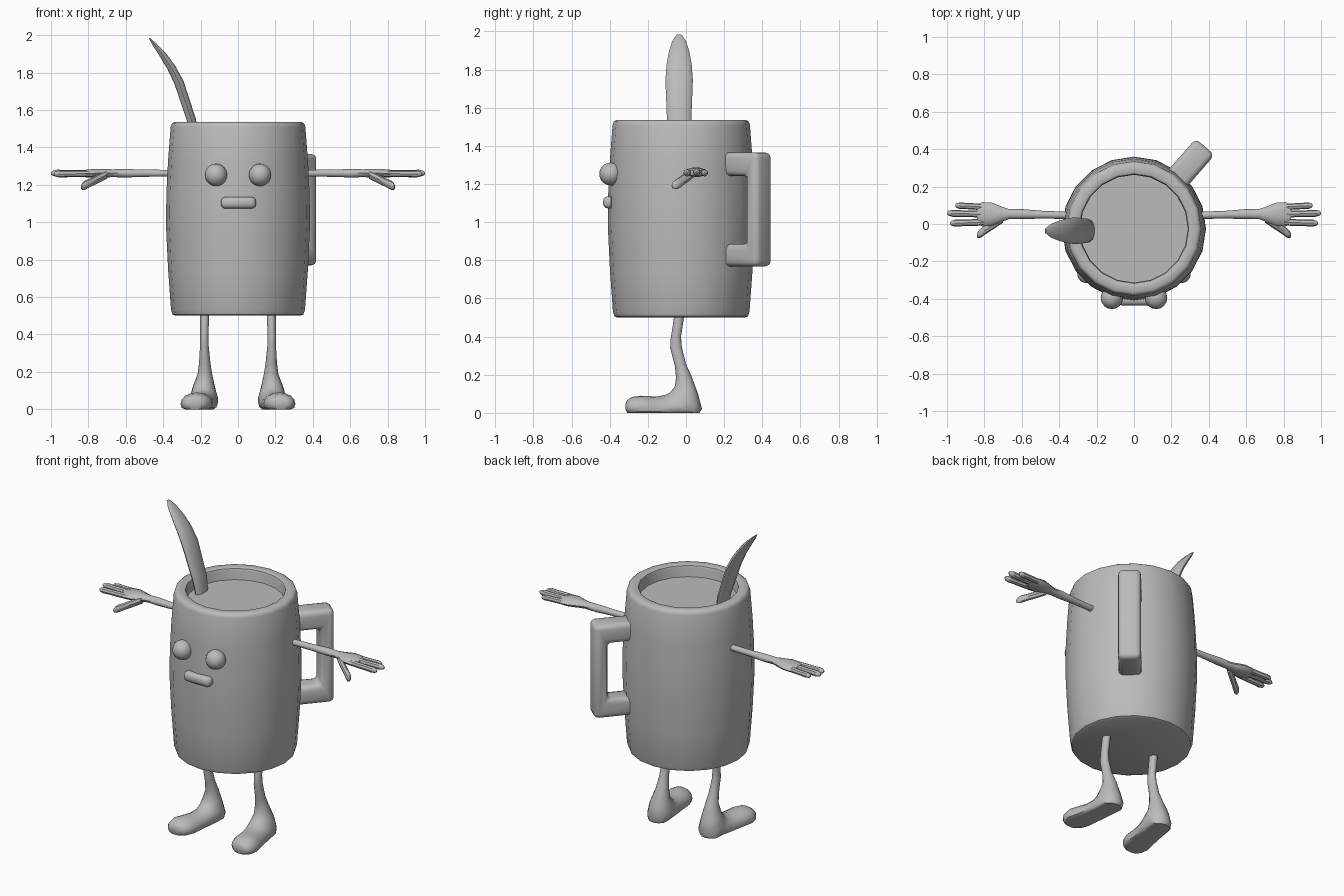
import bpy, bmesh, math
from mathutils import Vector, Matrix

grey = bpy.data.materials.new("grey_clay")
grey.diffuse_color = (0.5, 0.5, 0.5, 1)


def finish(name, bm, mirror=False, angle=40):
    """Turn a bmesh into a smooth shaded object, optionally mirrored in x."""
    bmesh.ops.recalc_face_normals(bm, faces=bm.faces[:])
    me = bpy.data.meshes.new(name)
    bm.to_mesh(me)
    bm.free()
    for p in me.polygons:
        p.use_smooth = True
    me.set_sharp_from_angle(angle=math.radians(angle))
    me.materials.append(grey)
    ob = bpy.data.objects.new(name, me)
    bpy.context.collection.objects.link(ob)
    if mirror:
        ob.modifiers.new("Mirror", 'MIRROR').use_clip = False
    return ob


def loft(bm, rings, n=12, floor=None):
    """Skin elliptical rings given as (centre, half axis u, half axis v)."""
    rows = []
    for c, u, v in rings:
        row = []
        for i in range(n):
            a = math.tau * i / n
            p = Vector(c) + Vector(u) * math.cos(a) + Vector(v) * math.sin(a)
            if floor is not None:
                p.z = max(p.z, floor)
            row.append(bm.verts.new(p))
        rows.append(row)
    for a, b in zip(rows, rows[1:]):
        for i in range(n):
            j = (i + 1) % n
            bm.faces.new((a[i], a[j], b[j], b[i]))
    bm.faces.new(rows[0][::-1])
    bm.faces.new(rows[-1])


def lathe(name, profile, n=20):
    bm = bmesh.new()
    loft(bm, [((0, -0.025, z), (r, 0, 0), (0, r, 0)) for r, z in profile], n)
    return finish(name, bm)


# Mug body with rim and hollow inside, then the drink
lathe("mug", [(0.335, 0.5), (0.35, 0.507), (0.358, 0.53), (0.374, 0.75),
              (0.385, 0.98), (0.383, 1.15), (0.374, 1.33), (0.36, 1.51),
              (0.354, 1.527), (0.342, 1.535), (0.302, 1.535), (0.293, 1.53),
              (0.288, 1.515), (0.288, 0.58)])
lathe("drink", [(0.29, 1.45), (0.29, 1.46)])

# Handle: U profile pushed through its width, rounded, turned to the back right
bm = bmesh.new()
u_shape = [(0.31, 0.768), (0.58, 0.768), (0.58, 1.366), (0.31, 1.366),
           (0.31, 1.243), (0.497, 1.243), (0.497, 0.885), (0.31, 0.885)]
face = bm.faces.new([bm.verts.new((r, -0.067, z)) for r, z in u_shape])
ext = bmesh.ops.extrude_face_region(bm, geom=[face])
bmesh.ops.translate(bm, vec=(0, 0.134, 0),
                    verts=[g for g in ext["geom"] if isinstance(g, bmesh.types.BMVert)])
bmesh.ops.bevel(bm, geom=bm.edges[:], offset=0.03, segments=3, profile=0.5,
                affect='EDGES', clamp_overlap=True)
bm.transform(Matrix.Translation((0, -0.025, 0)) @ Matrix.Rotation(math.radians(49), 4, 'Z'))
finish("handle", bm)

# Eyes
bm = bmesh.new()
bmesh.ops.create_uvsphere(bm, u_segments=16, v_segments=10, radius=0.06,
                          matrix=Matrix.Translation((0.118, -0.395, 1.253)))
finish("eyes", bm, mirror=True)

# Mouth
bm = bmesh.new()
bmesh.ops.create_cube(bm, size=1, matrix=Matrix.Translation((0.002, -0.4, 1.104))
                      @ Matrix.Diagonal((0.188, 0.07, 0.062, 1)))
bmesh.ops.bevel(bm, geom=bm.edges[:], offset=0.024, segments=3, profile=0.5, affect='EDGES')
finish("mouth", bm)

# Spoon: flattened, leaning out over the rim (x, z, half width, half thickness)
bm = bmesh.new()
loft(bm, [((x, -0.036, z), (0, w, 0), (t * 0.92, 0, t * 0.38)) for x, z, w, t in [
    (-0.228, 1.43, 0.055, 0.022), (-0.247, 1.54, 0.064, 0.026),
    (-0.315, 1.746, 0.072, 0.027), (-0.355, 1.825, 0.066, 0.024),
    (-0.4, 1.893, 0.054, 0.02), (-0.445, 1.95, 0.036, 0.012),
    (-0.474, 1.984, 0.012, 0.003)]], 10)
finish("spoon", bm)

# Arms, palms, fingers and thumbs: sections (x, y, z, half y, half z)
def limb(bm, sections, n=10):
    loft(bm, [((x, y, z), (0, hy, 0), (0, 0, hz)) for x, y, z, hy, hz in sections], n)


def finger(bm, start, end, r):
    a, b = Vector(start), Vector(end)
    limb(bm, [(*a.lerp(b, t), r * s, r * s) for t, s in
              [(0, 0.9), (0.35, 0.95), (0.65, 0.92), (0.85, 1), (0.95, 0.75), (1, 0.3)]], 8)


bm = bmesh.new()
limb(bm, [(0.34, 0.046, 1.262, 0.019, 0.019), (0.5, 0.05, 1.262, 0.021, 0.02),
          (0.6, 0.053, 1.262, 0.027, 0.024), (0.67, 0.053, 1.262, 0.027, 0.022),
          (0.71, 0.052, 1.262, 0.042, 0.024), (0.76, 0.052, 1.262, 0.062, 0.025),
          (0.81, 0.052, 1.26, 0.065, 0.022), (0.84, 0.052, 1.26, 0.052, 0.014)])
finger(bm, (0.78, 0.09, 1.26), (0.955, 0.099, 1.257), 0.018)
finger(bm, (0.78, 0.052, 1.262), (1.0, 0.058, 1.262), 0.019)
finger(bm, (0.78, 0.01, 1.26), (0.985, 0.004, 1.258), 0.019)
finger(bm, (0.7, 0.03, 1.255), (0.84, -0.062, 1.188), 0.025)
finish("arms", bm, mirror=True)

# Legs and feet: (back y, back z, front y, front z, centre x, half width)
bm = bmesh.new()
loft(bm, [((x, (by + fy) / 2, (bz + fz) / 2), (w, 0, 0),
           (0, (by - fy) / 2, (bz - fz) / 2)) for by, bz, fy, fz, x, w in [
    (-0.008, 0.52, -0.06, 0.52, 0.178, 0.024), (-0.026, 0.4, -0.08, 0.39, 0.18, 0.022),
    (-0.022, 0.345, -0.083, 0.34, 0.18, 0.023), (0.0, 0.256, -0.058, 0.245, 0.178, 0.03),
    (0.03, 0.19, -0.052, 0.185, 0.177, 0.039), (0.063, 0.1, -0.06, 0.135, 0.183, 0.06),
    (0.084, 0.02, -0.085, 0.107, 0.182, 0.074), (0.07, -0.025, -0.11, 0.094, 0.185, 0.077),
    (-0.04, -0.03, -0.15, 0.086, 0.197, 0.074), (-0.17, -0.03, -0.2, 0.088, 0.213, 0.08),
    (-0.24, -0.03, -0.24, 0.09, 0.222, 0.085), (-0.285, -0.025, -0.285, 0.083, 0.227, 0.073),
    (-0.308, -0.005, -0.308, 0.068, 0.23, 0.053), (-0.316, 0.015, -0.316, 0.05, 0.23, 0.03)]],
     16, floor=0)
bmesh.ops.remove_doubles(bm, verts=bm.verts[:], dist=0.0005)
finish("legs", bm, mirror=True, angle=50)
